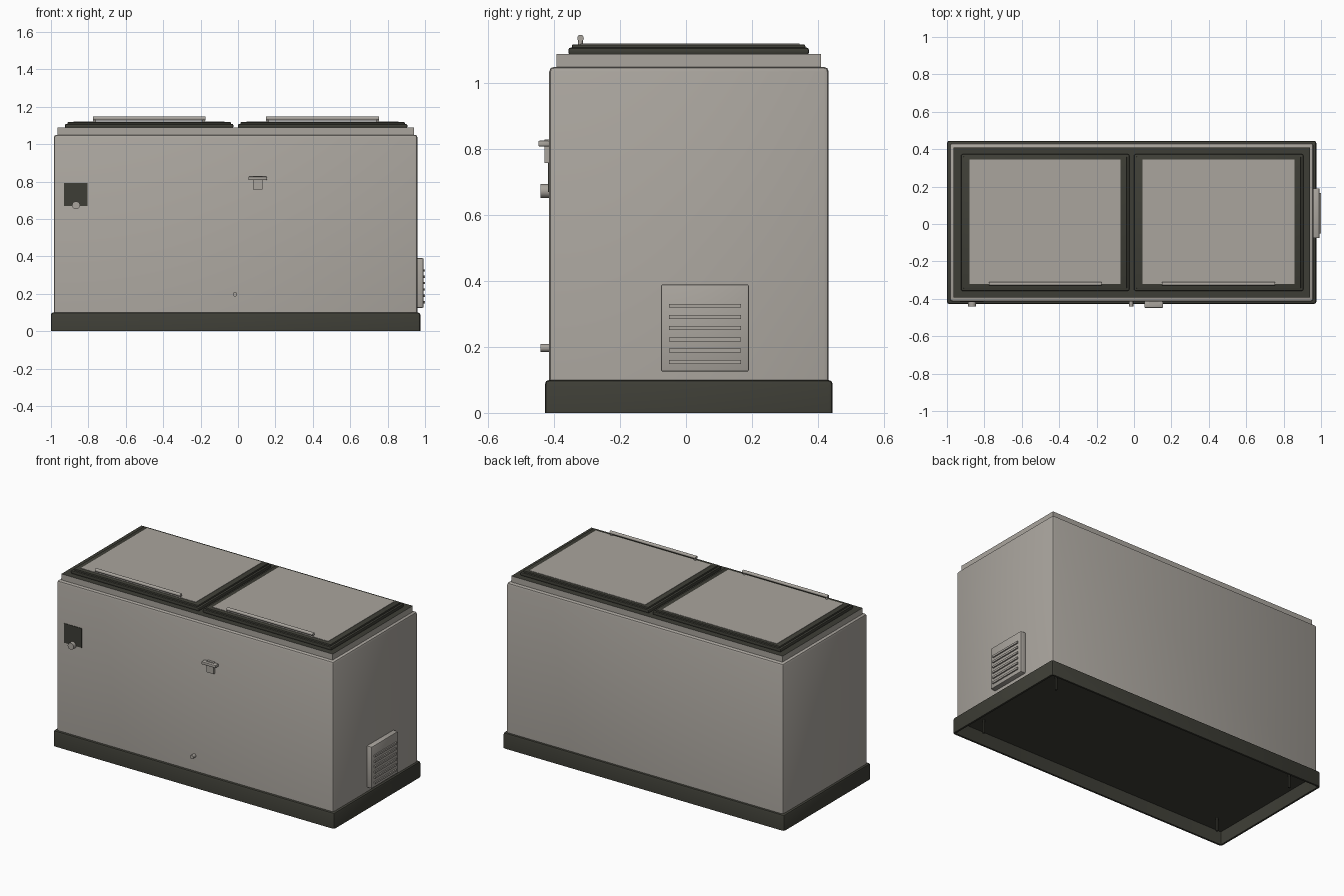
import bpy, bmesh, math
from mathutils import Vector

cube = bpy.data.objects.get("Cube")
if cube:
    bpy.data.objects.remove(cube, do_unlink=True)


def material(name, rgb):
    m = bpy.data.materials.new(name)
    m.use_nodes = True
    m.diffuse_color = (*rgb, 1)
    m.node_tree.nodes["Principled BSDF"].inputs["Base Color"].default_value = (*rgb, 1)
    return m


GREY = material("warm grey", (0.40, 0.375, 0.34))
DARK = material("dark olive grey", (0.048, 0.048, 0.037))


def finish(name, bm, *mats):
    bmesh.ops.recalc_face_normals(bm, faces=bm.faces)
    mesh = bpy.data.meshes.new(name)
    bm.to_mesh(mesh)
    bm.free()
    for m in mats:
        mesh.materials.append(m)
    obj = bpy.data.objects.new(name, mesh)
    bpy.context.collection.objects.link(obj)
    return obj


def smooth(obj):
    bpy.ops.object.select_all(action='DESELECT')
    obj.select_set(True)
    bpy.context.view_layer.objects.active = obj
    bpy.ops.object.shade_smooth_by_angle(angle=math.radians(35))


def box_mesh(lo, hi):
    bm = bmesh.new()
    bmesh.ops.create_cube(bm, size=1)
    lo, hi = Vector(lo), Vector(hi)
    for v in bm.verts:
        v.co = (lo + hi) / 2 + v.co * (hi - lo)
    return bm


def box(name, lo, hi, mat, bevel=0, segments=2, keep_bottom=False):
    """Box between two corners, optionally with rounded edges."""
    bm = box_mesh(lo, hi)
    if bevel:
        edges = [e for e in bm.edges
                 if not (keep_bottom and all(v.co.z < lo[2] + 1e-5 for v in e.verts))]
        bmesh.ops.bevel(bm, geom=edges, offset=bevel, segments=segments,
                        profile=0.5, affect='EDGES')
    obj = finish(name, bm, mat)
    if bevel:
        smooth(obj)
    return obj


def rod(name, start, end, radius, mat, sides=16):
    """Cylinder between two points."""
    start, end = Vector(start), Vector(end)
    axis = end - start
    bm = bmesh.new()
    bmesh.ops.create_cone(bm, cap_ends=True, segments=sides, radius1=radius,
                          radius2=radius, depth=axis.length)
    turn = axis.to_track_quat('Z', 'Y')
    for v in bm.verts:
        v.co = turn @ v.co + (start + end) / 2
    obj = finish(name, bm, mat)
    smooth(obj)
    return obj


# Base plinth: chamfered box, open underneath
bm = box_mesh((-1, -0.428, 0), (0.975, 0.445, 0.1))
edges = [e for e in bm.edges if any(v.co.z > 0.05 for v in e.verts)]
bmesh.ops.bevel(bm, geom=edges, offset=0.013, segments=2, profile=0.5, affect='EDGES')
bm.normal_update()
under = [f for f in bm.faces if f.normal.z < -0.9]
bmesh.ops.inset_region(bm, faces=under, thickness=0.012)
recess = bmesh.ops.extrude_face_region(bm, geom=under)
bmesh.ops.delete(bm, geom=under, context='FACES')
bmesh.ops.translate(bm, vec=(0, 0, 0.083),
                    verts=[g for g in recess['geom'] if isinstance(g, bmesh.types.BMVert)])
smooth(finish("base_plinth", bm, DARK))

# Small feet inside the plinth
for x in (-0.87, 0.845):
    for y in (-0.31, 0.325):
        rod("foot", (x, y, 0), (x, y, 0.085), 0.008, DARK, 10)

# Cabinet body
box("cabinet", (-0.985, -0.415, 0.09), (0.96, 0.433, 1.05), GREY, 0.015, 2, True)

# Collar around the opening, with a dark top
bm = box_mesh((-0.965, -0.393, 1.04), (0.94, 0.41, 1.088))
bm.normal_update()
for f in bm.faces:
    f.material_index = int(f.normal.z > 0.9)
finish("collar", bm, GREY, DARK)

# Two lids, each with a stepped frame, a pale panel and a rail handle
for side, x0, x1 in (("right", -0.925, -0.025), ("left", 0.0, 0.905)):
    box(side + "_lid_rim", (x0, -0.357, 1.086), (x1, 0.373, 1.108), DARK, 0.007)
    box(side + "_lid_frame", (x0 + 0.013, -0.346, 1.10), (x1 - 0.013, 0.362, 1.118),
        DARK, 0.005)
    box(side + "_lid_panel", (x0 + 0.045, -0.32, 1.112), (x1 - 0.047, 0.345, 1.12), GREY)
    h0, h1, y = x0 + 0.15, x1 - 0.15, -0.32
    rod(side + "_handle_rail", (h0, y, 1.137), (h1, y, 1.137), 0.01, GREY)
    for x in (h0 + 0.01, h1 - 0.01):
        rod(side + "_handle_post", (x, y, 1.115), (x, y, 1.137), 0.007, GREY, 12)

# Control plate and round knob
box("control_plate", (-0.93, -0.418, 0.67), (-0.805, -0.412, 0.793), DARK)
rod("control_knob", (-0.866, -0.41, 0.673), (-0.866, -0.442, 0.673), 0.021, GREY, 20)

# Front latch
box("latch_stem", (0.08, -0.43, 0.758), (0.13, -0.41, 0.83), GREY)
box("latch_bar", (0.055, -0.448, 0.808), (0.155, -0.414, 0.826), GREY, 0.004)

# Drain spout
rod("drain_spout", (-0.016, -0.41, 0.197), (-0.016, -0.442, 0.197), 0.012, GREY)

# Side vent with louvres
box("vent_housing", (0.95, -0.076, 0.125), (0.992, 0.191, 0.39), GREY, 0.006)
for i in range(6):
    z = 0.155 + i * 0.034
    box("vent_louvre", (0.985, -0.051, z - 0.006), (1.0, 0.167, z + 0.006), GREY)
